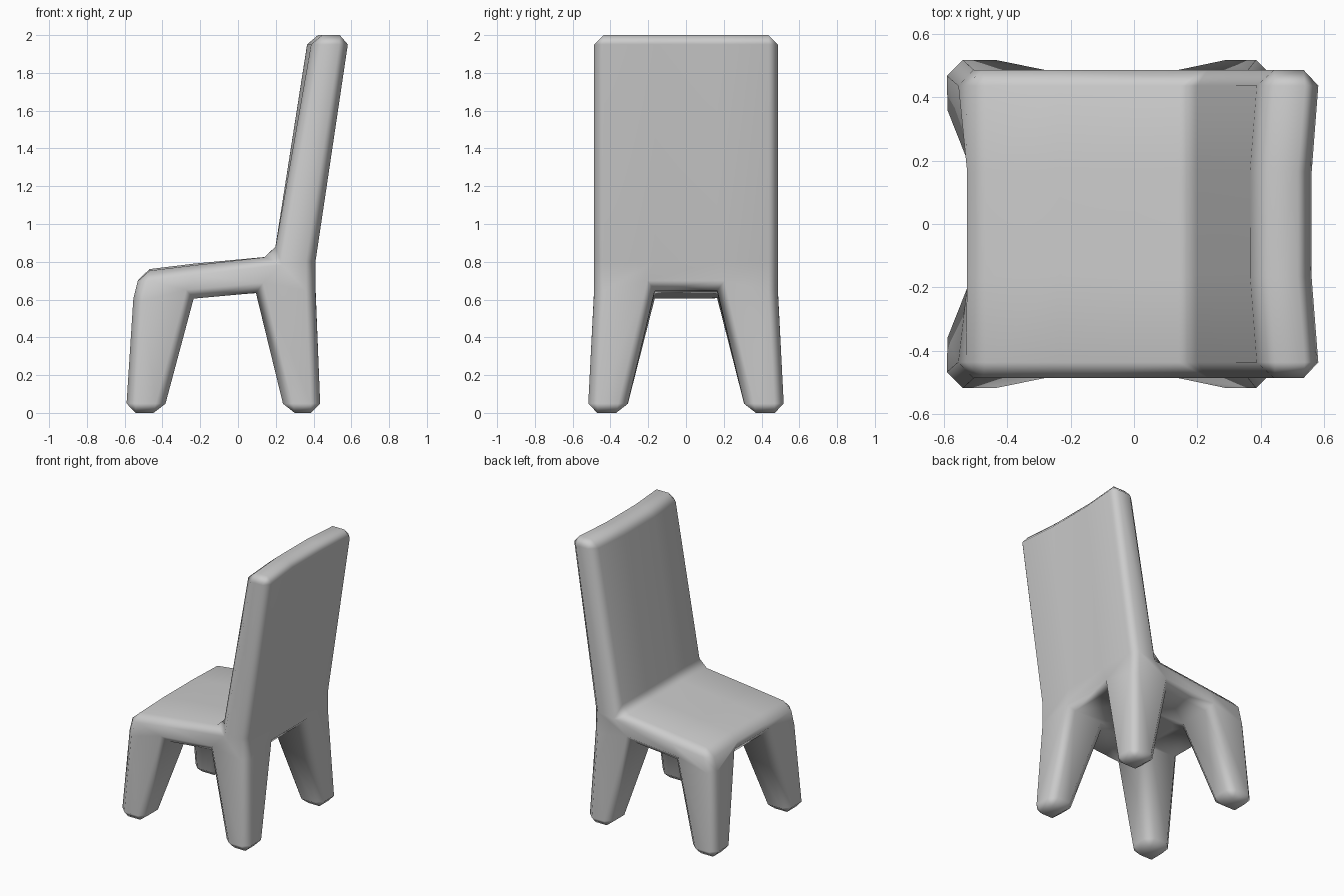
import bpy
import bmesh
import math

if "Cube" in bpy.data.objects:
    bpy.data.objects.remove(bpy.data.objects["Cube"])

# Cage layers: 0 = feet, 1 = seat underside, 2 = seat top, 3 = back top
X = [[-0.593, -0.397, 0.25, 0.437],
     [-0.556, -0.235, 0.095, 0.41],
     [-0.518, -0.235, 0.19, 0.41],
     [0, 0, 0.40, 0.593]]
Z = [[0, 0, 0, 0],
     [0.60, 0.605, 0.635, 0.65],
     [0.745, 0.78, 0.83, 0.80],
     [2, 2, 2, 2]]
Y_OUT = [0.52, 0.486, 0.486, 0.486]
Y_IN = [0.32, 0.165, 0.165, 0.165]


def corner(i, j, k):
    x, z = X[k][i], Z[k][i]
    y = (-Y_OUT[k], -Y_IN[k], Y_IN[k], Y_OUT[k])[j]
    if j in (1, 2):
        if k == 3:                      # hollow curve of the back
            x -= 0.026
        elif k == 2 and i < 2:          # slight crown of the seat
            z += 0.01
        elif k == 1 and i == 0:         # front rail set in and raised
            x += 0.02
            z += 0.02
    return x, y, z


# Filled cells: four legs, full seat, back along the rear row
cells = {(i, j, 0) for i in (0, 2) for j in (0, 2)}
cells |= {(i, j, 1) for i in range(3) for j in range(3)}
cells |= {(2, j, 2) for j in range(3)}

bm = bmesh.new()
verts = {}


def vert(key):
    if key not in verts:
        verts[key] = bm.verts.new(corner(*key))
    return verts[key]


# Outer skin of the cells
for c in cells:
    for axis in range(3):
        for side in (0, 1):
            n = list(c)
            n[axis] += 1 if side else -1
            if tuple(n) in cells:
                continue
            a, b = (axis + 1) % 3, (axis + 2) % 3
            ring = []
            for da, db in ((0, 0), (1, 0), (1, 1), (0, 1)):
                p = list(c)
                p[axis] += side
                p[a] += da
                p[b] += db
                ring.append(vert(tuple(p)))
            bm.faces.new(ring if side else ring[::-1])
bmesh.ops.recalc_face_normals(bm, faces=bm.faces[:])
bm.normal_update()

# Chamfer the outer edges and the crease between seat and back
edges = []
for e in bm.edges:
    angle = e.calc_face_angle_signed()
    crease = min(v.co.z for v in e.verts) > 0.7
    if angle > math.radians(32) or (crease and angle < -math.radians(32)):
        edges.append(e)
bmesh.ops.bevel(bm, geom=edges, offset=0.05, offset_type='OFFSET', segments=1,
                profile=0.5, affect='EDGES', clamp_overlap=True)
bmesh.ops.recalc_face_normals(bm, faces=bm.faces[:])

# Chair: one continuous moulded body, smooth shaded
mesh = bpy.data.meshes.new("chair")
bm.to_mesh(mesh)
bm.free()
for p in mesh.polygons:
    p.use_smooth = True
chair = bpy.data.objects.new("chair", mesh)
bpy.context.collection.objects.link(chair)
normals = chair.modifiers.new("soft_normals", 'WEIGHTED_NORMAL')
normals.keep_sharp = True
